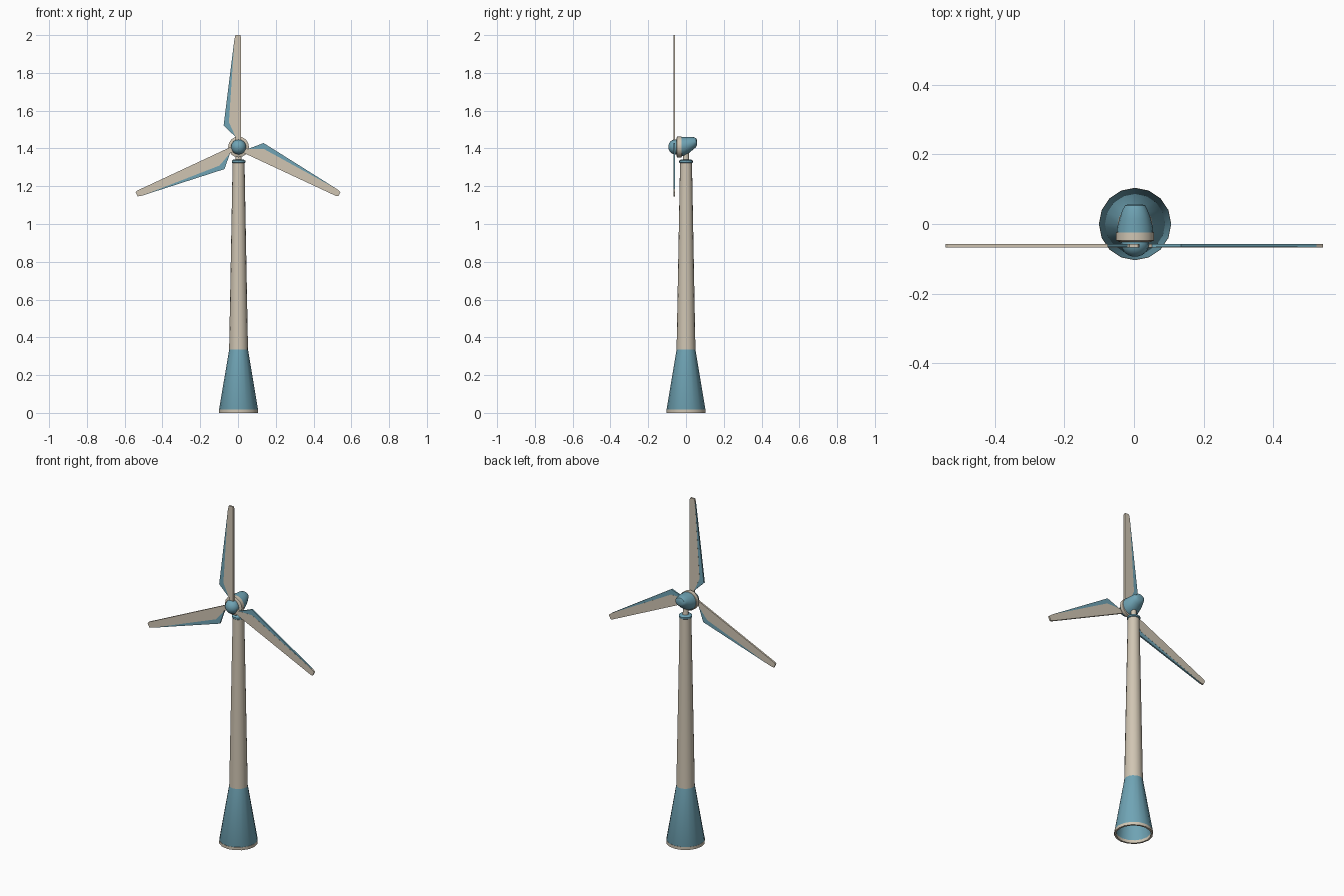
import bpy, bmesh, math
from mathutils import Matrix, Vector

if "Cube" in bpy.data.objects:
    bpy.data.objects.remove(bpy.data.objects["Cube"])

def material(name, rgb):
    m = bpy.data.materials.new(name)
    m.diffuse_color = (*rgb, 1)
    m.use_nodes = True
    m.node_tree.nodes["Principled BSDF"].inputs["Base Color"].default_value = m.diffuse_color
    return m

TAN = material("warm_sand", (0.63, 0.56, 0.45))
BLUE = material("soft_blue", (0.16, 0.37, 0.46))
CX, HUB_Z, SIDES = 0.003, 1.408, 16

def finish(bm, name, mats, smooth=True):
    bmesh.ops.recalc_face_normals(bm, faces=bm.faces)
    me = bpy.data.meshes.new(name)
    bm.to_mesh(me)
    bm.free()
    for m in mats:
        me.materials.append(m)
    ob = bpy.data.objects.new(name, me)
    bpy.context.collection.objects.link(ob)
    if smooth:
        bpy.ops.object.select_all(action='DESELECT')
        ob.select_set(True)
        bpy.context.view_layer.objects.active = ob
        bpy.ops.object.shade_smooth_by_angle(angle=math.radians(40))
    return ob

def loft(name, rings, mat, caps=(True, True), closed=False):
    """rings: functions of angle giving a point; neighbours are bridged."""
    bm = bmesh.new()
    vs = [[bm.verts.new(r(2 * math.pi * i / SIDES)) for i in range(SIDES)] for r in rings]
    pairs = list(zip(vs, vs[1:])) + ([(vs[-1], vs[0])] if closed else [])
    for a, b in pairs:
        for i in range(SIDES):
            j = (i + 1) % SIDES
            bm.faces.new((a[i], a[j], b[j], b[i]))
    if not closed:
        if caps[0]:
            bm.faces.new(vs[0])
        if caps[1]:
            bm.faces.new(vs[-1])
    return finish(bm, name, [mat])

def level(r, z):            # ring around the tower axis
    return lambda t: (CX + r * math.cos(t), r * math.sin(t), z)

def upright(y, zc, rx, rz):  # ring around the rotor axis
    return lambda t: (CX + rx * math.cos(t), y, zc + rz * math.sin(t))

# Hollow flared base with a sand coloured foot ring
loft("base", [level(0.101, 0.012), level(0.103, 0.018), level(0.05, 0.335),
              level(0.047, 0.335), level(0.097, 0.012)], BLUE, closed=True)
loft("foot_ring", [level(0.104, 0), level(0.104, 0.017), level(0.094, 0.017),
                   level(0.094, 0)], TAN, closed=True)

# Tower, top flange and neck
loft("tower", [level(0.05, 0.332), level(0.0315, 1.328)], TAN)
loft("tower_flange", [level(0.031, 1.322), level(0.036, 1.326), level(0.036, 1.335),
                      level(0.026, 1.342)], BLUE)
loft("neck", [level(0.018, 1.338), level(0.015, 1.35), level(0.015, 1.385)], TAN)

# Nacelle body, flat along the top and tapering up at the back
loft("nacelle", [upright(-0.03, 1.409, 0.053, 0.052), upright(-0.01, 1.411, 0.051, 0.050),
                 upright(0.015, 1.418, 0.045, 0.043), upright(0.04, 1.428, 0.036, 0.032),
                 upright(0.053, 1.431, 0.029, 0.024), upright(0.057, 1.432, 0.018, 0.015)], BLUE)
loft("nacelle_ring", [upright(-0.051, HUB_Z, 0.046, 0.046), upright(-0.047, HUB_Z, 0.055, 0.055),
                      upright(-0.025, HUB_Z, 0.055, 0.055), upright(-0.022, HUB_Z, 0.050, 0.050)], TAN)

# Rounded hub nose
nose = [upright(-0.048, HUB_Z, 0.038, 0.038)]
for k in range(6):
    a = math.radians(k * 16)
    r = 0.04 * math.cos(a)
    nose.append(upright(-0.057 - 0.037 * math.sin(a), HUB_Z, r, r))
loft("hub", nose, BLUE)

# Blades: sand coloured plate with a blue trailing strip
PLATE = [(-0.019, 0.57), (-0.013, 0.592), (0.012, 0.592), (0.016, 0.582),
         (0.016, 0.03), (-0.012, 0.03), (-0.012, 0.052), (-0.048, 0.13)]
STRIP = [(-0.019, 0.57), (-0.048, 0.13), (-0.012, 0.052), (-0.076, 0.114)]

def blade(name, degrees):
    bm = bmesh.new()
    rot = Matrix.Rotation(math.radians(-degrees), 4, 'Y')
    for idx, outline in enumerate((PLATE, STRIP)):
        half = 0.005 if idx == 0 else 0.0045
        front, back = [[bm.verts.new(rot @ Vector((x, 0, z)) + Vector((0.0, -0.062 + s, HUB_Z)))
                        for x, z in outline] for s in (-half, half)]
        faces = [bm.faces.new(front), bm.faces.new(back)]
        n = len(outline)
        for i in range(n):
            j = (i + 1) % n
            faces.append(bm.faces.new((front[i], front[j], back[j], back[i])))
        for f in faces:
            f.material_index = idx
    finish(bm, name, [TAN, BLUE], smooth=False)

for name, angle in (("blade_top", 0), ("blade_left", 115), ("blade_right", -115)):
    blade(name, angle)
